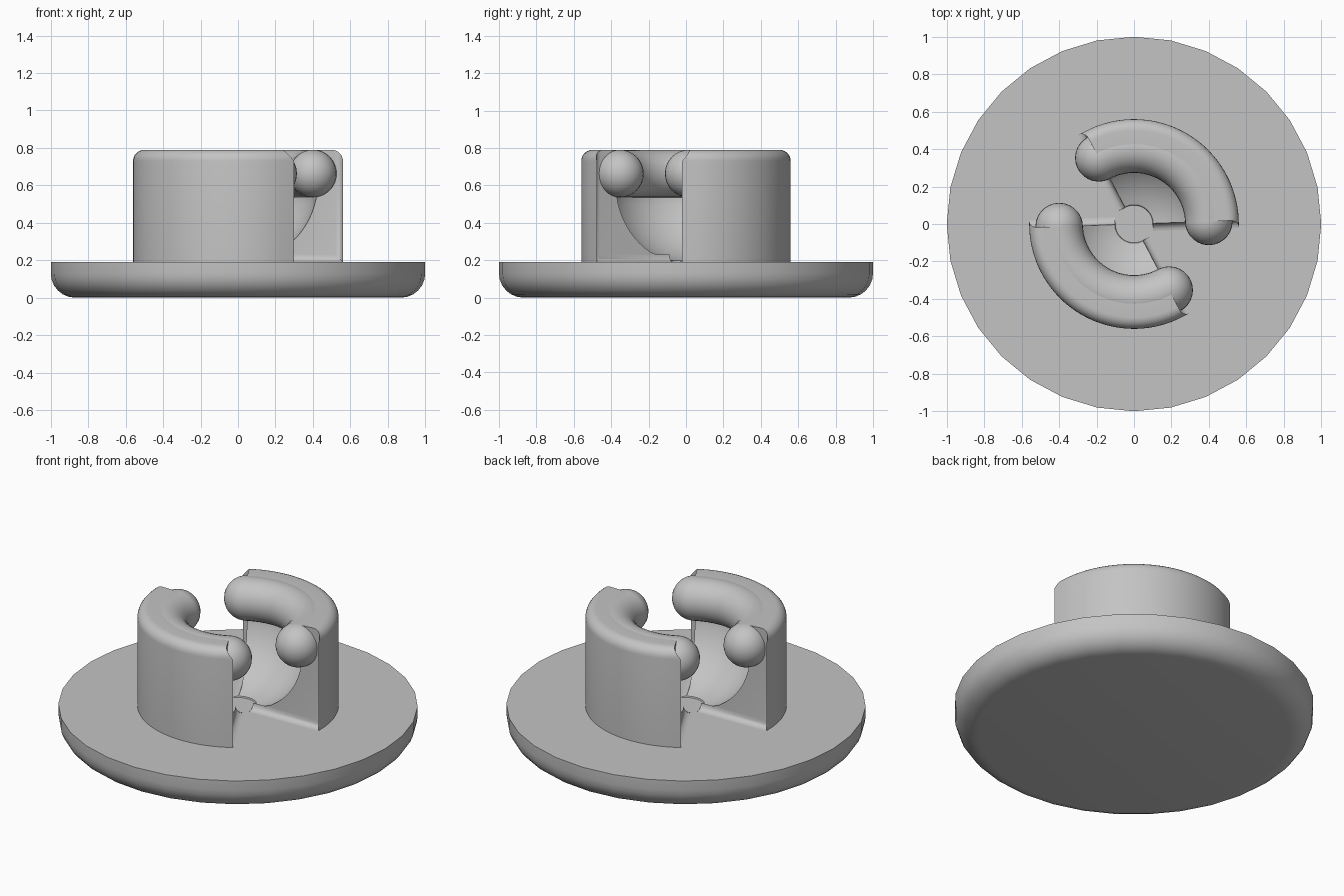
import bpy, bmesh
from math import sin, cos, pi, radians, sqrt

cube = bpy.data.objects.get("Cube")
if cube:
    bpy.data.objects.remove(cube, do_unlink=True)

FLOOR, TOP, OUTER = 0.19, 0.79, 0.56
BEAD_RADIUS, BEAD_TUBE = 0.4, 0.127
FLARE = 0.04

grey = bpy.data.materials.new("plain grey")
grey.use_nodes = True
grey.diffuse_color = (0.55, 0.55, 0.55, 1)
grey.node_tree.nodes["Principled BSDF"].inputs["Base Color"].default_value = grey.diffuse_color


def finish(bm, name, angle=35):
    bmesh.ops.remove_doubles(bm, verts=bm.verts, dist=0.0004)
    bmesh.ops.recalc_face_normals(bm, faces=bm.faces)
    mesh = bpy.data.meshes.new(name)
    bm.to_mesh(mesh)
    bm.free()
    mesh.materials.append(grey)
    obj = bpy.data.objects.new(name, mesh)
    bpy.context.collection.objects.link(obj)
    bpy.ops.object.select_all(action='DESELECT')
    obj.select_set(True)
    bpy.context.view_layer.objects.active = obj
    bpy.ops.object.shade_smooth_by_angle(angle=radians(angle))
    return obj


def arc(r, z, radius, start, end, steps):
    """Profile points (radius, height) along an arc, angles in degrees."""
    angles = [radians(start + (end - start) * i / steps) for i in range(steps + 1)]
    return [(r + radius * cos(a), z + radius * sin(a)) for a in angles]


def ring(bm, profile, angle, push=None):
    """Profile placed at an angle; push shifts points along the tangent."""
    c, s = cos(angle), sin(angle)
    verts = []
    for r, z in profile:
        t = push(r, z) if push else 0
        verts.append(bm.verts.new((r * c - t * s, r * s + t * c, z)))
    return verts


def skin(bm, rings):
    for a, b in zip(rings, rings[1:]):
        for i in range(len(a)):
            j = (i + 1) % len(a)
            bm.faces.new((a[i], a[j], b[j], b[i]))


def flare(r, z):
    """Concave lip that grows along the outer and lower edges of a wall end."""
    m = max(0, min(OUTER - r, z - FLOOR))
    if m >= FLARE:
        return 0
    return FLARE * (1 - sqrt(1 - (1 - m / FLARE) ** 2))


def clamp(profile, s):
    return [(min(r, OUTER - s), max(z, FLOOR + s)) for r, z in profile]


# Round base plate with a rounded lower edge
bm = bmesh.new()
plate = [(0, 0)] + arc(0.87, 0.13, 0.13, -90, 0, 6) + [(1, FLOOR), (0, FLOOR)]
sides = 32
skin(bm, [ring(bm, plate, 2 * pi * i / sides) for i in range(sides + 1)])
finish(bm, "base_plate")

# Wall section: flat top, rounded outer edge, spherical inner bowl
wall = [(0.1, FLOOR), (OUTER, FLOOR)]
wall += arc(OUTER - 0.06, TOP - 0.06, 0.06, 0, 90, 6)
wall += [(BEAD_RADIUS, TOP - 0.004)]
wall += arc(0, 0.61, 0.425, -10, -76, 12)

for side, turn in (("back", 0), ("front", pi)):
    first, last = turn + radians(2), turn + radians(118)

    # Curved wall with flared ends
    bm = bmesh.new()
    insets = [FLARE * (1 - cos(pi / 2 * k / 6)) for k in range(7)]
    start = [ring(bm, clamp(wall, s), first, lambda r, z: -flare(r, z)) for s in reversed(insets)]
    end = [ring(bm, clamp(wall, s), last, flare) for s in insets]
    steps = 30
    middle = [ring(bm, wall, first + (last - first) * i / steps) for i in range(1, steps)]
    skin(bm, start + middle + end)
    bm.faces.new(start[0])
    bm.faces.new(end[-1])
    finish(bm, side + "_wall")

    # Rounded bead along the inner rim
    bm = bmesh.new()
    bead_z = TOP - BEAD_TUBE
    tube = arc(BEAD_RADIUS, bead_z, BEAD_TUBE, 0, 360, 28)[:-1]
    skin(bm, [ring(bm, tube, first + (last - first) * i / steps) for i in range(steps + 1)])
    finish(bm, side + "_bead")

    # Balls closing the bead
    for label, a in (("start", first), ("end", last)):
        bm = bmesh.new()
        bmesh.ops.create_uvsphere(bm, u_segments=28, v_segments=16, radius=BEAD_TUBE)
        ball = finish(bm, f"{side}_bead_{label}_ball")
        ball.location = (BEAD_RADIUS * cos(a), BEAD_RADIUS * sin(a), bead_z)
